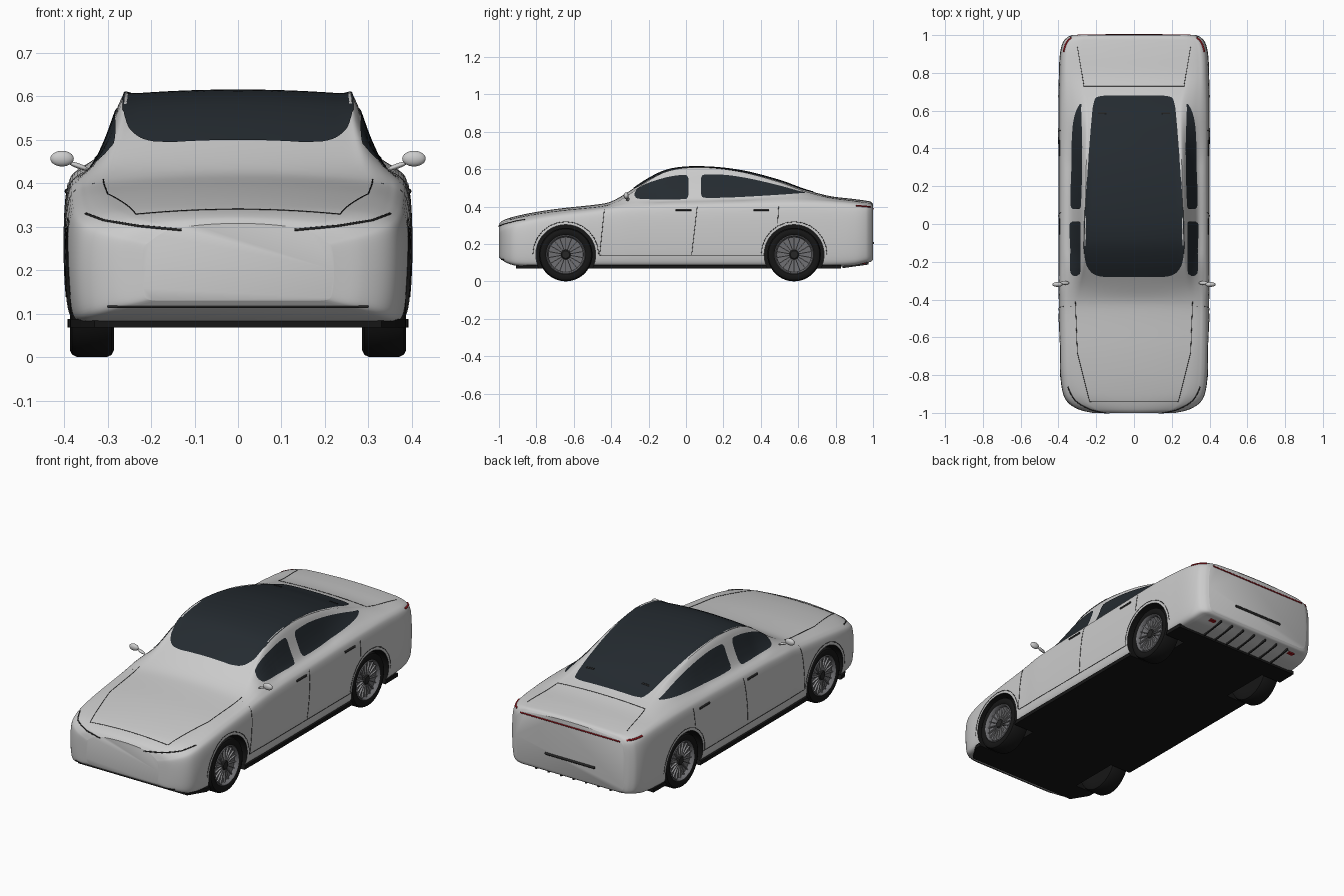
import bpy, bmesh
from math import sin, cos, pi
from mathutils import Vector, Matrix
from mathutils.bvhtree import BVHTree

if "Cube" in bpy.data.objects:
    bpy.data.objects.remove(bpy.data.objects["Cube"])


def material(name, r, g, b):
    m = bpy.data.materials.new(name)
    m.diffuse_color = (r, g, b, 1)
    m.use_nodes = True
    m.node_tree.nodes["Principled BSDF"].inputs["Base Color"].default_value = m.diffuse_color
    return m


BLACK = material("black", .008, .008, .008)
GLASS = material("dark_glass", .018, .024, .03)
TRIM = material("trim", .02, .02, .02)
RED = material("red", .35, .01, .015)
RIM = material("rim", .16, .16, .17)
SPOKE = material("spoke", .3, .3, .31)


def make(name, bm, mat=None, angle=35):
    bmesh.ops.recalc_face_normals(bm, faces=bm.faces)
    me = bpy.data.meshes.new(name)
    bm.to_mesh(me)
    ob = bpy.data.objects.new(name, me)
    bpy.context.collection.objects.link(ob)
    if mat:
        me.materials.append(mat)
    smooth(ob, angle)
    return ob


def smooth(ob, angle=35):
    bpy.ops.object.select_all(action='DESELECT')
    ob.select_set(True)
    bpy.context.view_layer.objects.active = ob
    bpy.ops.object.shade_smooth_by_angle(angle=angle * pi / 180)


def interp(table, y):
    """Smooth interpolation of table rows (y, a, b, ...)."""
    n = len(table)
    i = max(k for k in range(n - 1) if k == 0 or table[k][0] <= y)
    p, q = table[i], table[i + 1]
    o, r = table[max(i - 1, 0)], table[min(i + 2, n - 1)]
    h = q[0] - p[0]
    t = (y - p[0]) / h
    out = []
    for c in range(1, len(p)):
        m0 = (q[c] - o[c]) / (q[0] - o[0]) * h
        m1 = (r[c] - p[c]) / (r[0] - p[0]) * h
        out.append((2*t**3 - 3*t*t + 1) * p[c] + (t**3 - 2*t*t + t) * m0
                   + (3*t*t - 2*t**3) * q[c] + (t**3 - t*t) * m1)
    return out


# Body stations: y, half width, bottom z, shoulder z, roof edge x, roof edge z, top z
BODY = [(-1, .22, .13, .265, .15, .296, .308), (-.985, .285, .115, .28, .20, .308, .322),
        (-.95, .345, .095, .30, .25, .323, .337), (-.9, .375, .082, .318, .28, .338, .351),
        (-.8, .39, .078, .34, .30, .357, .371), (-.67, .395, .078, .36, .31, .376, .39),
        (-.46, .398, .078, .385, .315, .398, .413), (-.4, .398, .078, .395, .31, .412, .427),
        (-.33, .40, .078, .405, .295, .445, .465), (-.19, .40, .078, .413, .272, .54, .556),
        (-.085, .40, .078, .417, .268, .586, .60), (.075, .40, .078, .42, .265, .602, .613),
        (.29, .40, .078, .425, .26, .58, .593), (.5, .40, .078, .43, .255, .527, .54),
        (.636, .40, .078, .43, .26, .48, .491), (.77, .398, .078, .425, .29, .445, .456),
        (.9, .392, .085, .415, .295, .429, .44), (.965, .375, .10, .405, .285, .42, .431),
        (.99, .35, .105, .397, .27, .414, .425), (1, .33, .115, .385, .25, .402, .415)]


def section(y):
    w, zb, sh, xr, zr, zt = interp(BODY, y)
    t = min(max((zr - sh) / .15, 0), 1)
    ax = .925 * w
    h = sh - zb
    pts = [(.86 * w, zb), (.95 * w, zb + .03 * h), (.985 * w, zb + .15 * h), (w, zb + .45 * h),
           (.995 * w, zb + .75 * h), (.972 * w, zb + .93 * h), (ax, sh)]
    for fx, fz in ((.33, .5 - .38 * t), (.63, .8 - .35 * t)):
        pts.append((ax + (xr - ax) * fx, sh + (zr - sh) * fz))
    pts += [(k * xr, zr + (zt - zr) * (1 - k * k)) for k in (1, .9, .65, .35, 0, -.35)]
    rows = [(i, *p) for i, p in enumerate(pts)]
    half = [interp(rows, i / 4) for i in range(4 * (len(pts) - 2) + 1)]
    return [(x, y, z) for x, z in half] + [(-x, y, z) for x, z in half[-2::-1]]


bm = bmesh.new()
N = 120
rings = [[bm.verts.new(p) for p in section(sin(pi * (i / N - .5)))] for i in range(N + 1)]
for a, b in zip(rings, rings[1:]):
    for k in range(len(a)):
        j = (k + 1) % len(a)
        bm.faces.new((a[k], a[j], b[j], b[k]))
bm.faces.new(rings[0])
bm.faces.new(rings[-1])
bmesh.ops.recalc_face_normals(bm, faces=bm.faces)
TREE = BVHTree.FromBMesh(bm)
body = make("body", bm, None, 40)

# Underbody plate
bm = bmesh.new()
plan = [(.33, -.91), (.385, -.82), (.392, -.4), (.392, .4), (.385, .83)]
f = bm.faces.new([bm.verts.new((x, y, .068)) for x, y in plan + [(-x, y) for x, y in plan[::-1]]])
up = bmesh.ops.extrude_face_region(bm, geom=[f])
bmesh.ops.translate(bm, vec=(0, 0, .02), verts=[v for v in up['geom'] if isinstance(v, bmesh.types.BMVert)])
floor = make("underbody", bm, BLACK)

# Wheel arches cut out of the body and the floor
WY, WR = (-.643, .578), .143
bm = bmesh.new()
for y in WY:
    for s in (1, -1):
        m = Matrix.Translation((s * .42, y, WR)) @ Matrix.Rotation(pi / 2, 4, 'Y')
        bmesh.ops.create_cone(bm, cap_ends=True, segments=64, radius1=.16, radius2=.16, depth=.31, matrix=m)
cutter = make("arch_cutter", bm, BLACK)
cutter.hide_render = True
cutter.hide_set(True)
body.data.materials.append(None)
for ob in (body, floor):
    mod = ob.modifiers.new("arches", 'BOOLEAN')
    mod.operation, mod.object, mod.solver = 'DIFFERENCE', cutter, 'EXACT'
    mod.material_mode = 'TRANSFER'
    bpy.context.view_layer.objects.active = ob
    bpy.ops.object.modifier_apply(modifier=mod.name)
    smooth(ob, 40)

VIEWS = {'side': lambda s, a, b: ((2 * s, a, b), (-s, 0, 0)), 'top': lambda s, a, b: ((s * a, b, 2), (0, 0, -1)),
         'front': lambda s, a, b: ((s * a, -2, b), (0, 1, 0)), 'rear': lambda s, a, b: ((s * a, 2, b), (0, -1, 0))}


def project(view, s, a, b, off):
    o, d = VIEWS[view](s, a, b)
    hit, n, _, _ = TREE.ray_cast(Vector(o), Vector(d))
    return hit + n * off if hit else None


def line(name, view, pts, r, mat=TRIM, sides=(1, -1)):
    """Thin tube laid on the body along a 2D path."""
    for s in sides:
        cu = bpy.data.curves.new(name, 'CURVE')
        cu.dimensions, cu.bevel_depth, cu.bevel_resolution, cu.use_fill_caps = '3D', r, 1, True
        path = []
        for (a, b), (c, d) in zip(pts, pts[1:]):
            path += [project(view, s, a + (c - a) * k / 16, b + (d - b) * k / 16, 0) for k in range(17)]
        path = [p for p in path if p]
        sp = cu.splines.new('POLY')
        sp.points.add(len(path) - 1)
        for q, p in zip(sp.points, path):
            q.co = (*p, 1)
        ob = bpy.data.objects.new(name, cu)
        bpy.context.collection.objects.link(ob)
        cu.materials.append(mat)


def patch(name, view, s, table, cross, n=70, m=28):
    """Glass panel laid on the body; table rows are (y, low, high)."""
    bm = bmesh.new()
    y0, y1 = table[0][0], table[-1][0]
    grid = []
    for i in range(n + 1):
        y = y0 + (y1 - y0) * (.5 - .5 * cos(pi * i / n))
        lo, hi = interp(table, y)
        grid.append([project(view, s, *cross(y, lo + (hi - lo) * j / m), .003) for j in range(m + 1)])
    vs = [[bm.verts.new(p) if p else None for p in row] for row in grid]
    for a, b in zip(vs, vs[1:]):
        for j in range(m):
            q = (a[j], a[j + 1], b[j + 1], b[j])
            if all(q):
                bm.faces.new(q)
    make(name, bm, GLASS)


# Glass
roof = [(-.28, .15), (-.272, .195), (-.25, .23), (-.2, .257), (-.1, .264), (.2, .252), (.6, .22), (.65, .21), (.672, .195), (.68, .15)]
patch("roof_glass", 'top', 1, [(y, -w, w) for y, w in roof], lambda y, v: (v, y))
front_win = [(-.275, .455, .468), (-.262, .442, .49), (-.2, .437, .525), (-.1, .436, .556), (-.02, .437, .568),
             (.005, .441, .565), (.013, .46, .55)]
rear_win = [(.08, .465, .55), (.088, .449, .566), (.12, .445, .571), (.22, .446, .567), (.35, .452, .546),
            (.5, .461, .51), (.6, .468, .482), (.635, .471, .474)]
for s in (1, -1):
    patch("front_side_window", 'side', s, front_win, lambda y, v: (y, v))
    patch("rear_side_window", 'side', s, rear_win, lambda y, v: (y, v))

# Panel gaps, handles and lamps
T = .0015
line("hood_gap", 'top', [(.31, -.41), (.30, -.68), (.235, -.94), (0, -.94)], T)
line("trunk_gap", 'top', [(.30, .94), (.265, .73), (0, .73)], T)
line("front_door_gap", 'side', [(-.435, .40), (-.462, .14), (.42, .14)], T)
line("middle_door_gap", 'side', [(.06, .40), (.03, .14)], T)
line("rear_door_gap", 'side', [(.495, .40), (.49, .31)], T)
for y in WY:
    line("arch_lip", 'side', [(y + .176 * cos(pi * k / 12), WR + .176 * sin(pi * k / 12)) for k in range(13)], T)
line("front_door_handle", 'side', [(-.055, .382), (.03, .382)], .006)
line("rear_door_handle", 'side', [(.36, .382), (.445, .382)], .006)
line("headlamp", 'front', [(.35, .33), (.31, .315), (.23, .302), (.13, .293)], .003)
line("front_intake", 'front', [(.30, .116), (0, .116)], .003)
line("side_tail_lamp", 'side', [(.91, .405), (.985, .398)], .005, RED)
line("tail_lamp_bar", 'rear', [(-.3, .388), (.3, .388)], .004, RED, (1,))
line("rear_slot", 'rear', [(-.15, .205), (.15, .205)], .007, TRIM, (1,))
line("roof_marker", 'top', [(.145, .585), (.19, .585)], .006)

# Rear diffuser
bm = bmesh.new()
for k in range(-3, 4):
    m = Matrix.Translation((k * .075, .905, .092)) @ Matrix.Rotation(.14, 4, 'X') @ Matrix.Diagonal((.007, .14, .024, 1))
    bmesh.ops.create_cube(bm, size=1, matrix=m)
make("diffuser_fins", bm, TRIM)
bm = bmesh.new()
for s in (1, -1):
    bmesh.ops.create_cube(bm, size=1, matrix=Matrix.Translation((s * .265, .95, .1)) @ Matrix.Diagonal((.035, .02, .016, 1)))
make("lower_red_lamps", bm, RED)

# Door mirrors
for s in (1, -1):
    bm = bmesh.new()
    bmesh.ops.create_uvsphere(bm, u_segments=32, v_segments=16, radius=1,
                              matrix=Matrix.Translation((s * .405, -.32, .457)) @ Matrix.Diagonal((.027, .013, .018, 1)))
    m = Matrix.Translation((s * .367, -.312, .44)) @ Matrix.Rotation(s * -.35, 4, 'Y') @ Matrix.Diagonal((.026, .01, .006, 1))
    bmesh.ops.create_uvsphere(bm, u_segments=20, v_segments=10, radius=1, matrix=m)
    make("door_mirror", bm)


def lathe(bm, prof, s, y, n=64):
    rings = [[bm.verts.new((s * x, y + r * cos(2*pi*k/n), WR + r * sin(2*pi*k/n))) for k in range(n)] for x, r in prof]
    for a, b in zip(rings, rings[1:]):
        for k in range(n):
            bm.faces.new((a[k], a[(k + 1) % n], b[(k + 1) % n], b[k]))
    bm.faces.new(rings[0])
    bm.faces.new(rings[-1])


# Wheels
TYRE = [(.285, .10), (.286, .128), (.291, .138), (.303, .143), (.37, .143), (.382, .137), (.387, .127), (.386, .112), (.38, .103)]
for y in WY:
    for s in (1, -1):
        for name, prof, mat in (("tyre", TYRE[:-1] + [(.38, .103), (.35, .1)], BLACK),
                                ("rim", [(.33, .104), (.382, .105), (.386, .101), (.381, .096), (.364, .093), (.36, .02)], RIM),
                                ("hub", [(.35, .026), (.372, .026), (.377, .02), (.377, .008)], TRIM)):
            bm = bmesh.new()
            lathe(bm, prof, s, y)
            make(name, bm, mat)
        bm = bmesh.new()
        for k in range(18):
            m = (Matrix.Translation((s * .364, y, WR)) @ Matrix.Rotation(2 * pi * k / 18, 4, 'X')
                 @ Matrix.Translation((0, 0, .058)) @ Matrix.Diagonal((.016, .005, .078, 1)))
            bmesh.ops.create_cube(bm, size=1, matrix=m)
        make("spokes", bm, SPOKE)
